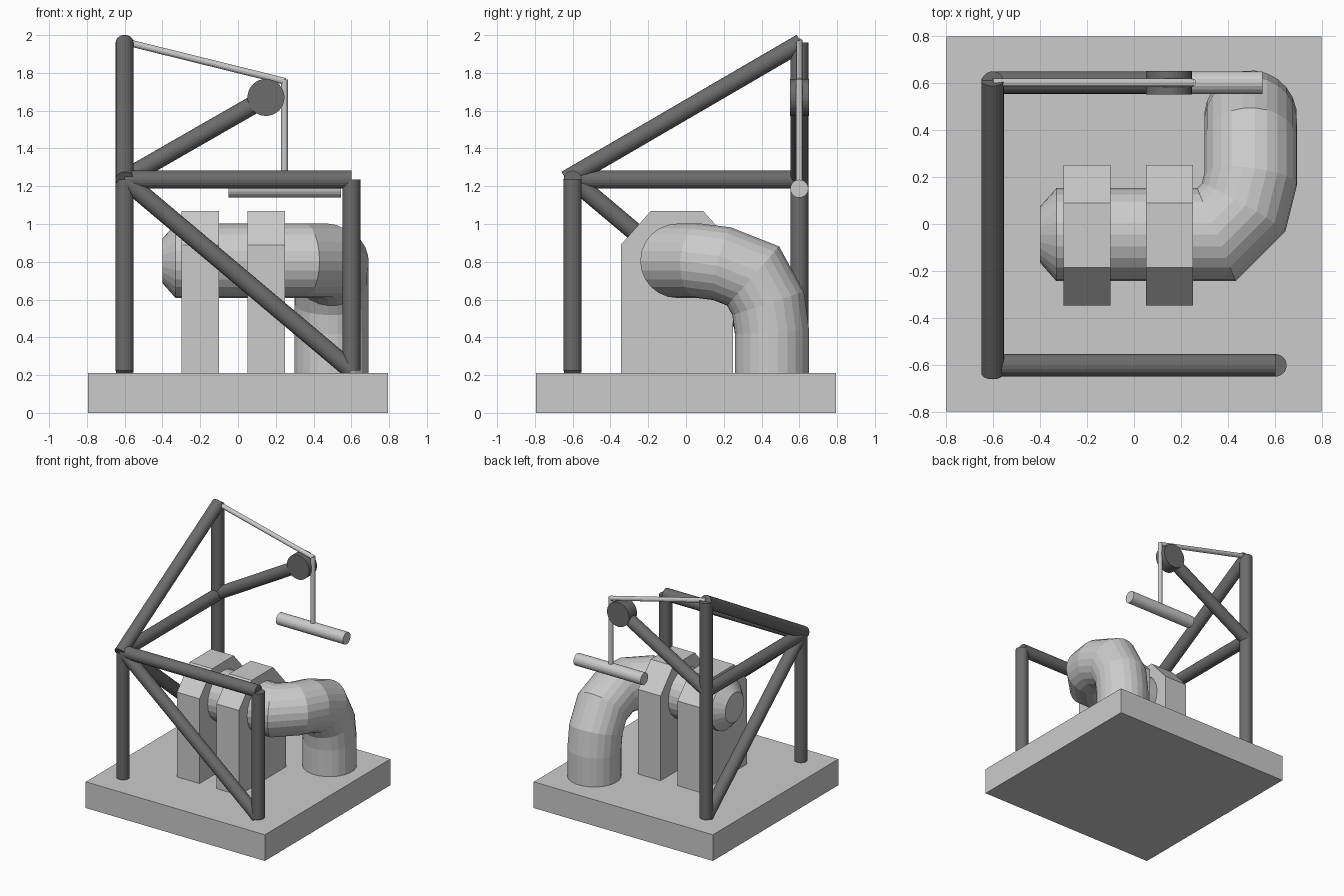
import bpy, bmesh, math
from mathutils import Vector

if "Cube" in bpy.data.objects:
    bpy.data.objects.remove(bpy.data.objects["Cube"])

dark = bpy.data.materials.new("dark_grey")
dark.diffuse_color = (0.15, 0.15, 0.15, 1)
dark.use_nodes = True
dark.node_tree.nodes["Principled BSDF"].inputs["Base Color"].default_value = dark.diffuse_color


def finish(bm, name, mat=None):
    bmesh.ops.recalc_face_normals(bm, faces=bm.faces)
    me = bpy.data.meshes.new(name)
    bm.to_mesh(me)
    bm.free()
    ob = bpy.data.objects.new(name, me)
    bpy.context.collection.objects.link(ob)
    if mat:
        me.materials.append(mat)
    return ob


def rod(name, a, b, r, mat=None, sides=20):
    a, b = Vector(a), Vector(b)
    bm = bmesh.new()
    bmesh.ops.create_cone(bm, cap_ends=True, segments=sides, radius1=r, radius2=r, depth=(b - a).length)
    ob = finish(bm, name, mat)
    ob.rotation_euler = (b - a).to_track_quat('Z', 'Y').to_euler()
    ob.location = (a + b) / 2
    return ob


def extrude_x(name, profile, x0, x1):
    bm = bmesh.new()
    f = bm.faces.new([bm.verts.new((x0, y, z)) for y, z in profile])
    ext = bmesh.ops.extrude_face_region(bm, geom=[f])
    bmesh.ops.translate(bm, vec=(x1 - x0, 0, 0),
                        verts=[v for v in ext["geom"] if isinstance(v, bmesh.types.BMVert)])
    return finish(bm, name)


def pipe(name, path, r, sides=24):
    """Mitred pipe along a path that starts in +x, with a tapered start cap."""
    path = [Vector(p) for p in path]
    ring = [path[0] + Vector((0, r * math.cos(t), r * math.sin(t)))
            for t in (2 * math.pi * i / sides for i in range(sides))]
    tip = Vector((-0.07, 0, 0))
    rings = [[path[0] + (p - path[0]) * 0.6 + tip for p in ring], ring]
    for i in range(1, len(path)):
        d = (path[i] - path[i - 1]).normalized()
        n = d if i == len(path) - 1 else d + (path[i + 1] - path[i]).normalized()
        ring = [p + d * ((path[i] - p).dot(n) / d.dot(n)) for p in ring]
        rings.append(ring)
    bm = bmesh.new()
    vs = [[bm.verts.new(p) for p in rg] for rg in rings]
    for a, b in zip(vs, vs[1:]):
        for k in range(sides):
            m = (k + 1) % sides
            bm.faces.new((a[k], a[m], b[m], b[k]))
    bm.faces.new(vs[0])
    bm.faces.new(vs[-1])
    return finish(bm, name)


# Base slab
s = 0.795
extrude_x("base", [(-s, 0), (s, 0), (s, 0.21), (-s, 0.21)], -s, s)

# Two chamfered supports
block = [(-0.345, 0.2), (0.25, 0.2), (0.25, 0.89), (0.09, 1.07), (-0.185, 1.07), (-0.345, 0.89)]
extrude_x("left_support", block, -0.3, -0.1)
extrude_x("right_support", block, 0.05, 0.25)

# Bent pipe
pipe("bent_pipe", [(-0.33, -0.045, 0.805), (0.35, -0.045, 0.805), (0.465, 0.07, 0.805),
                   (0.495, 0.19, 0.79), (0.495, 0.355, 0.725), (0.495, 0.435, 0.58),
                   (0.495, 0.455, 0.43), (0.495, 0.455, 0.2)], 0.197)

# Tubular frame
q, lo, mid, hi = 0.6, 0.225, 1.235, 1.96
bars = {
    "front_left_post": ((-q, -q, lo), (-q, -q, mid)),
    "back_left_post": ((-q, q, lo), (-q, q, hi)),
    "front_right_post": ((q, -q, lo), (q, -q, mid)),
    "front_beam": ((-q, -q, mid), (q, -q, mid)),
    "side_beam": ((-q, -q, mid), (-q, q, mid)),
    "front_brace": ((-q, -q, mid), (q, -q, lo)),
    "side_brace": ((-q, -q, mid), (-q, q, lo)),
    "upper_brace": ((-q, -0.635, mid), (-q, 0.61, hi)),
    "boom": ((-q, q, mid + 0.005), (0.15, q, 1.67)),
}
for name, (a, b) in bars.items():
    rod(name, a, b, 0.048, dark)

# Pulley, cable and hanging load
rod("pulley", (0.148, 0.55, 1.67), (0.148, 0.65, 1.67), 0.098, dark, 32)
rod("upper_cable", (-q, q, 1.965), (0.25, q, 1.755), 0.018, sides=12)
rod("hanging_cable", (0.246, q, 1.765), (0.246, q, 1.19), 0.018, sides=12)
rod("hanging_load", (-0.05, q, 1.187), (0.545, q, 1.187), 0.048)
